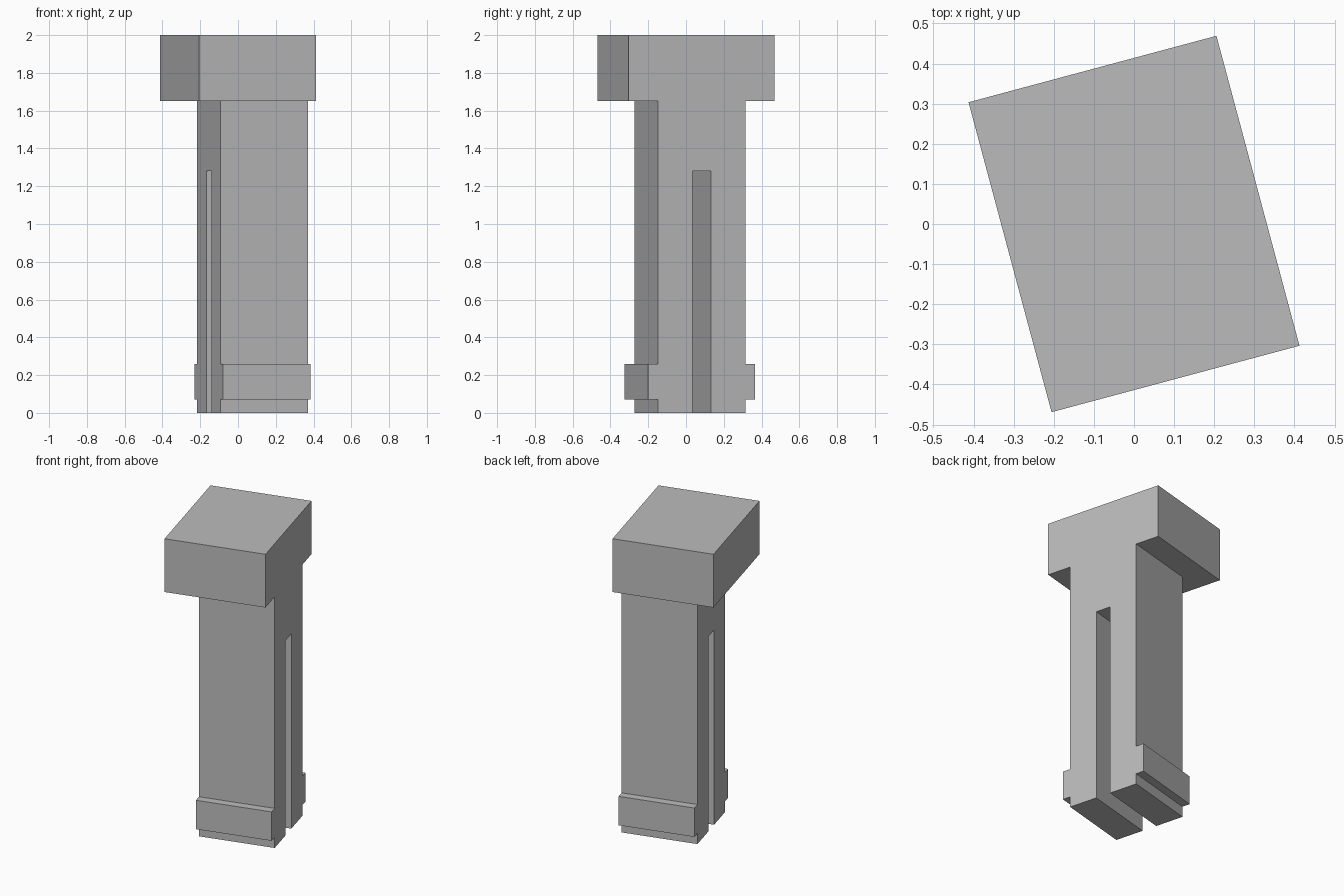
import bpy, bmesh
from math import radians

cube = bpy.data.objects.get("Cube")
if cube:
    bpy.data.objects.remove(cube, do_unlink=True)

grey = bpy.data.materials.new("plain_grey")
grey.use_nodes = True
colour = (0.5, 0.5, 0.5, 1)
grey.diffuse_color = colour
grey.node_tree.nodes["Principled BSDF"].inputs["Base Color"].default_value = colour

TURN = radians(15)      # whole model is turned about z
HEAD_X, HEAD_Y = 0.32, 0.40
STEM_BACK = -0.16       # stem is flush with the head on its other side
STEM_TOP = 1.65


def extrude_profile(name, profile, x0, x1):
    """Extrude a (y, z) outline along x and turn the result."""
    bm = bmesh.new()
    face = bm.faces.new([bm.verts.new((x0, y, z)) for y, z in profile])
    result = bmesh.ops.extrude_face_region(bm, geom=[face])
    moved = [v for v in result["geom"] if isinstance(v, bmesh.types.BMVert)]
    bmesh.ops.translate(bm, verts=moved, vec=(x1 - x0, 0, 0))
    bmesh.ops.recalc_face_normals(bm, faces=bm.faces)
    mesh = bpy.data.meshes.new(name)
    bm.to_mesh(mesh)
    bm.free()
    mesh.materials.append(grey)
    obj = bpy.data.objects.new(name, mesh)
    obj.rotation_euler.z = TURN
    bpy.context.collection.objects.link(obj)
    return obj


# Rectangular head block
extrude_profile("head", [(-HEAD_Y, STEM_TOP), (HEAD_Y, STEM_TOP),
                         (HEAD_Y, 2), (-HEAD_Y, 2)], -HEAD_X, HEAD_X)

# Split stem: slot between two legs, each with an outward catch near its foot
half = [(0.05, 1.28), (0.05, 0), (0.24, 0), (0.24, 0.07), (0.293, 0.07),
        (0.293, 0.26), (0.24, 0.26), (0.24, STEM_TOP)]
outline = half + [(-y, z) for y, z in reversed(half)]
extrude_profile("split_stem", outline, STEM_BACK, HEAD_X)
